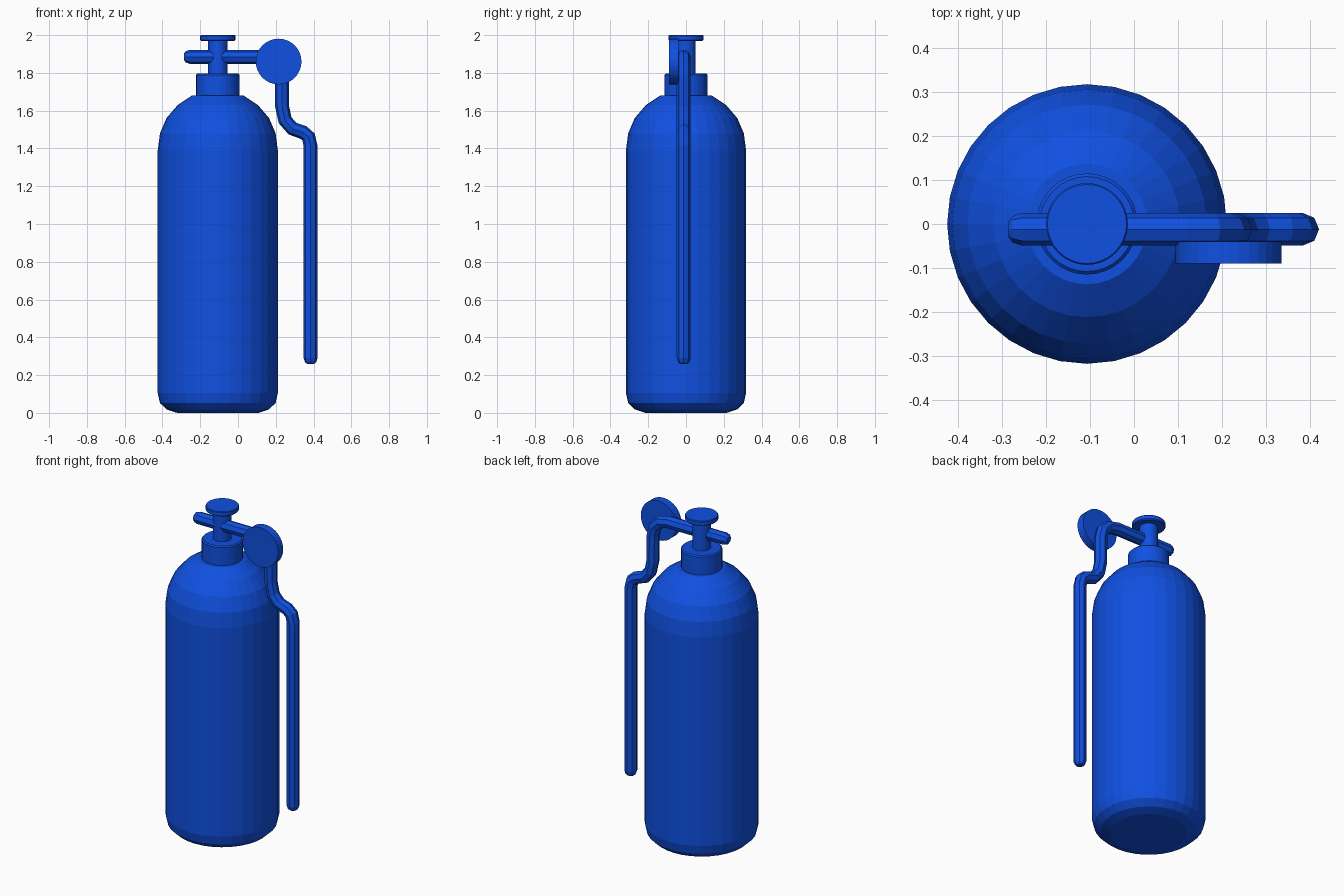
import bpy, bmesh, math
from mathutils import Matrix

if "Cube" in bpy.data.objects:
    bpy.data.objects.remove(bpy.data.objects["Cube"])

AXIS_X = -0.107

blue = bpy.data.materials.new("blue_paint")
blue.diffuse_color = (0.005, 0.08, 0.75, 1)
blue.use_nodes = True
blue.node_tree.nodes["Principled BSDF"].inputs["Base Color"].default_value = blue.diffuse_color


def finish(name, bm, loc, rot=None):
    bmesh.ops.recalc_face_normals(bm, faces=bm.faces)
    if rot:
        bmesh.ops.transform(bm, matrix=rot, verts=bm.verts)
    me = bpy.data.meshes.new(name)
    bm.to_mesh(me)
    bm.free()
    me.materials.append(blue)
    ob = bpy.data.objects.new(name, me)
    ob.location = loc
    bpy.context.collection.objects.link(ob)
    return ob


def lathe(name, profile, loc, sides=32, rot=None):
    """Closed solid turned around z from (radius, height) points."""
    bm = bmesh.new()
    rings = []
    for r, z in profile:
        rings.append([bm.verts.new((r * math.cos(2 * math.pi * i / sides),
                                    r * math.sin(2 * math.pi * i / sides), z))
                      for i in range(sides)])
    for a, b in zip(rings, rings[1:]):
        for i in range(sides):
            j = (i + 1) % sides
            bm.faces.new((a[i], a[j], b[j], b[i]))
    bm.faces.new(rings[0][::-1])
    bm.faces.new(rings[-1])
    return finish(name, bm, loc, rot)


# Tank body with rounded base and domed shoulder
lathe("tank_body", [(0.215, 0), (0.27, 0.018), (0.306, 0.052), (0.318, 0.105),
                    (0.318, 1.39), (0.306, 1.48), (0.272, 1.56),
                    (0.212, 1.63), (0.137, 1.68)], (AXIS_X, 0, 0))

# Neck collar, valve stem and knob
lathe("neck_collar", [(0.115, 1.66), (0.115, 1.79), (0.108, 1.797)], (AXIS_X, 0, 0))
lathe("valve_stem", [(0.051, 1.78), (0.051, 1.98)], (AXIS_X, 0, 0))
lathe("valve_knob", [(0.088, 1.97), (0.093, 1.975), (0.093, 1.996), (0.09, 2.0)],
      (AXIS_X, 0, 0))

# Pressure gauge disc facing the front
lathe("gauge", [(0.121, 0), (0.121, 0.05)], (0.215, -0.04, 1.86),
      rot=Matrix.Rotation(math.pi / 2, 4, 'X'))

# Hose: crosses the stem, bends down behind the gauge and hangs beside the tank
path = [(-0.285, 1.885, 0.5), (-0.277, 1.885, 0.8), (-0.255, 1.885, 1),
        (0.12, 1.885, 1), (0.18, 1.872, 1), (0.218, 1.835, 1), (0.232, 1.78, 1),
        (0.234, 1.62, 1), (0.249, 1.55, 1), (0.288, 1.505, 1), (0.345, 1.485, 1),
        (0.373, 1.462, 1), (0.384, 1.415, 1), (0.384, 0.29, 1),
        (0.384, 0.268, 0.8), (0.384, 0.26, 0.5)]
SIDES, RADIUS, HOSE_Y = 8, 0.037, -0.012
bm = bmesh.new()
rings = []
for k, (x, z, s) in enumerate(path):
    x0, z0, _ = path[max(k - 1, 0)]
    x1, z1, _ = path[min(k + 1, len(path) - 1)]
    length = math.hypot(x1 - x0, z1 - z0)
    nx, nz = -(z1 - z0) / length, (x1 - x0) / length
    ring = []
    for i in range(SIDES):
        a = 2 * math.pi * i / SIDES
        u, v = RADIUS * s * math.cos(a), RADIUS * s * math.sin(a)
        ring.append(bm.verts.new((x + nx * u, v, z + nz * u)))
    rings.append(ring)
for a, b in zip(rings, rings[1:]):
    for i in range(SIDES):
        j = (i + 1) % SIDES
        bm.faces.new((a[i], a[j], b[j], b[i]))
bm.faces.new(rings[0][::-1])
bm.faces.new(rings[-1])
finish("hose", bm, (0, HOSE_Y, 0))
